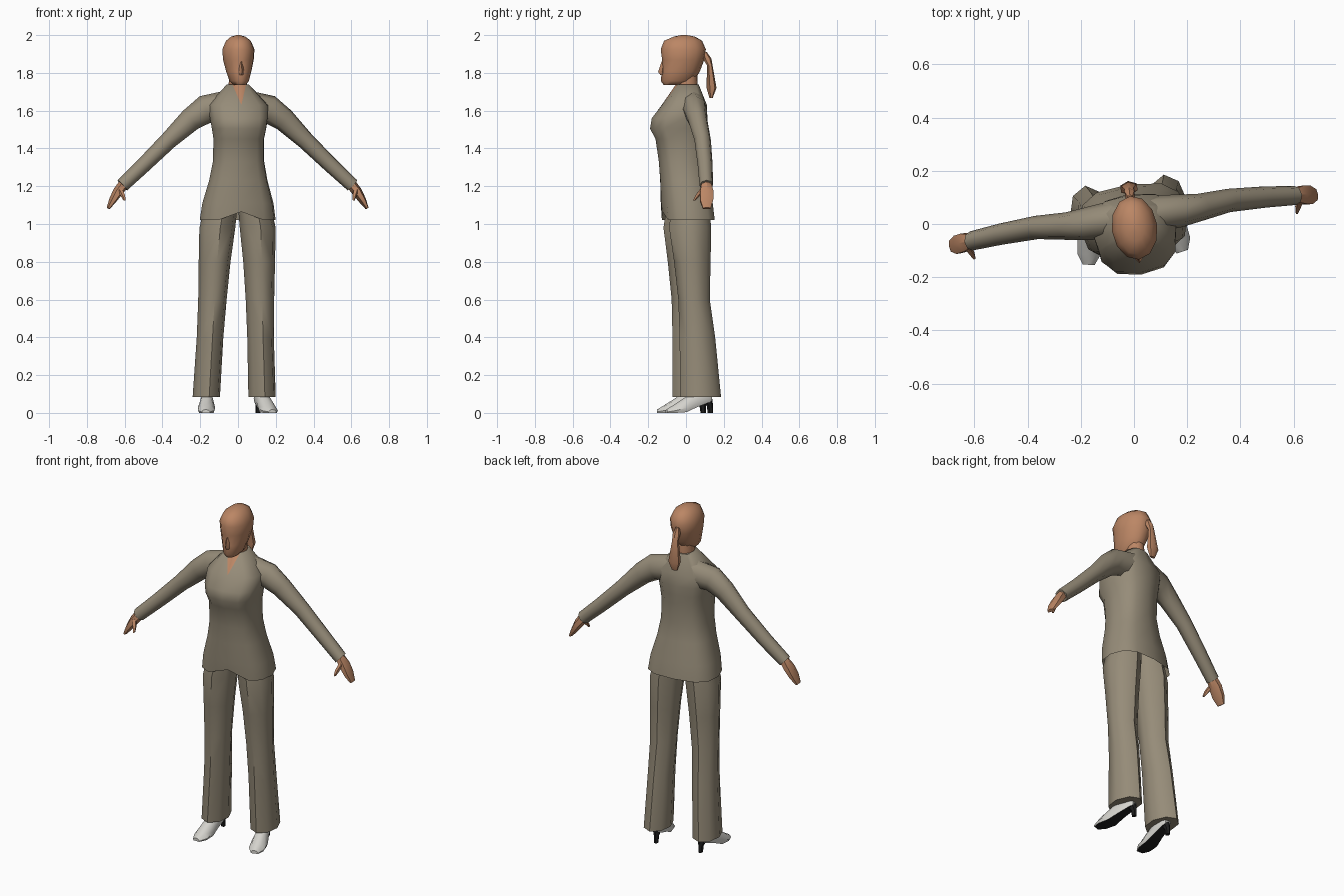
import bpy, bmesh, math
from mathutils import Matrix, Vector

if "Cube" in bpy.data.objects:
    bpy.data.objects.remove(bpy.data.objects["Cube"])

TURN = Matrix.Rotation(math.radians(8), 4, 'Z')   # whole figure is slightly turned


def material(name, col):
    m = bpy.data.materials.new(name)
    m.diffuse_color = (*col, 1)
    m.use_nodes = True
    m.node_tree.nodes["Principled BSDF"].inputs["Base Color"].default_value = m.diffuse_color
    return m


CLOTH = material("taupe_cloth", (0.305, 0.262, 0.19))
SKIN = material("skin", (0.50, 0.24, 0.13))
WHITE = material("shoe_white", (0.66, 0.65, 0.61))
BLACK = material("sole_black", (0.012, 0.012, 0.012))


def ring(z, w, yf, yb, cx=0, n=12, p=1.0):
    """Horizontal cross-section; point 0 is the front centre."""
    pts = []
    for k in range(n):
        a = 2 * math.pi * k / n
        s, c = math.sin(a), math.cos(a)
        x = math.copysign(abs(s) ** p, s) * w
        y = (yf + yb) / 2 - math.copysign(abs(c) ** p, c) * (yb - yf) / 2
        pts.append(Vector((cx + x, y, z)))
    return pts


def tube_rings(path, n=8):
    """Sections across a path of (x, y, z, thickness, depth)."""
    out = []
    for i, (x, y, z, r, d) in enumerate(path):
        a, b = path[max(i - 1, 0)], path[min(i + 1, len(path) - 1)]
        t = Vector((b[0] - a[0], 0, b[2] - a[2])).normalized()
        perp = Vector((-t.z, 0, t.x))
        ctr = Vector((x, y, z))
        out.append([ctr + perp * r * math.cos(2 * math.pi * k / n)
                    + Vector((0, d * math.sin(2 * math.pi * k / n), 0)) for k in range(n)])
    return out


def loft(name, rings, mats, rule=None, caps=(True, True), local=None, side=1, edit=None, angle=50):
    bm = bmesh.new()
    rows = [[bm.verts.new(p) for p in r] for r in rings]
    n = len(rows[0])
    for a, b in zip(rows, rows[1:]):
        for k in range(n):
            bm.faces.new((a[k], a[(k + 1) % n], b[(k + 1) % n], b[k]))
    if caps[0]:
        bm.faces.new(rows[0])
    if caps[1]:
        bm.faces.new(rows[-1])
    bmesh.ops.recalc_face_normals(bm, faces=bm.faces[:])
    if edit:
        edit(bm, rows)
    if rule:
        bm.normal_update()
        for f in bm.faces:
            f.material_index = rule(f)
    if local:
        bm.transform(local)
    if side < 0:
        bm.transform(Matrix.Diagonal((-1, 1, 1, 1)))
        bmesh.ops.reverse_faces(bm, faces=bm.faces[:])
    bm.transform(TURN)
    for f in bm.faces:
        f.smooth = True
    me = bpy.data.meshes.new(name)
    bm.to_mesh(me)
    bm.free()
    for m in mats:
        me.materials.append(m)
    me.set_sharp_from_angle(angle=math.radians(angle))
    ob = bpy.data.objects.new(name, me)
    bpy.context.collection.objects.link(ob)
    return ob


# Jacket body, with a slit at the hem and an open V neck
def jacket_details(bm, rows):
    rows[0][0].co.z += 0.045
    low, top = rows[-2], rows[-1]
    neck = {low[0], top[0], top[1], top[-1]}
    for v in (top[1], top[-1]):
        bmesh.ops.connect_verts(bm, verts=[low[0], v])
    for f in bm.faces:
        if len(f.verts) == 3 and set(f.verts) <= neck:
            f.material_index = 1


jacket = [(1.02, .203, -.125, .15), (1.11, .19, -.132, .14), (1.23, .156, -.137, .115),
          (1.33, .137, -.145, .103), (1.45, .135, -.163, .108), (1.505, .145, -.192, .113),
          (1.56, .155, -.183, .115), (1.63, .16, -.128, .11), (1.738, .06, -.055, .068)]
loft("jacket", [ring(*r, p=0.72) for r in jacket], [CLOTH, SKIN],
     caps=(False, True), edit=jacket_details)

# Neck and head
loft("neck", [ring(1.67, .05, -.05, .06), ring(1.735, .05, -.052, .062),
              ring(1.79, .045, -.055, .06)], [SKIN])
head = [(1.735, .03, -.118, -.01), (1.757, .052, -.135, .045), (1.81, .068, -.129, .075),
        (1.87, .082, -.128, .098), (1.925, .086, -.135, .106), (1.97, .066, -.117, .086),
        (1.992, .038, -.065, .048), (2.0, .008, -.025, .005)]
loft("head", [ring(*r) for r in head], [SKIN])
nose = [(1.79, .012, -.138, -.11), (1.805, .015, -.149, -.11), (1.86, .006, -.131, -.11)]
loft("nose", [ring(*r, n=4) for r in nose], [SKIN])

# Ponytail
tail = [(1.91, .01, .085, .112), (1.875, .021, .09, .136), (1.84, .019, .112, .142),
        (1.72, .036, .11, .163), (1.668, .018, .125, .143)]
loft("ponytail", [ring(*r, n=6) for r in tail], [SKIN])

# Limbs, mirrored
trouser = [(1.10, .088, .087, -.09, .11), (.98, .108, .096, -.105, .12),
           (.80, .119, .085, -.08, .115), (.60, .127, .076, -.058, .11),
           (.40, .135, .071, -.052, .138), (.085, .149, .073, -.05, .168)]
sleeve = [(.06, .03, 1.62, .085, .07), (.175, .025, 1.605, .076, .062),
          (.25, .027, 1.552, .062, .052), (.365, .038, 1.443, .047, .044),
          (.50, .032, 1.312, .041, .040), (.615, .022, 1.205, .037, .036)]
hand = [(.605, .022, 1.215, .028, .028), (.640, .02, 1.170, .027, .04),
        (.668, .016, 1.125, .02, .04), (.692, .014, 1.083, .009, .024)]
thumb = [(.632, .0, 1.185, .014, .016), (.618, -.026, 1.15, .012, .013),
         (.612, -.042, 1.125, .006, .007)]
# Shoe sections: y, half width, bottom, top
shoe = [(-.13, .022, .0, .018), (-.09, .044, .0, .042), (-.03, .046, .004, .08),
        (.03, .036, .03, .125), (.10, .029, .055, .12), (.118, .018, .065, .11)]
shoe_rings = [[Vector((x * w, y, z0 + (z1 - z0) * h)) for x, h in
               ((-.85, 0), (.85, 0), (1, .3), (.6, .85), (0, 1), (-.6, .85), (-1, .3))]
              for y, w, z0, z1 in shoe]

for side, tag in ((1, "left"), (-1, "right")):
    shift = -0.012 * side
    loft(tag + "_trouser_leg",
         [ring(z, w, yf, yb, cx=cx + shift * (1.1 - z), n=8) for z, cx, w, yf, yb in trouser],
         [CLOTH], side=side)
    loft(tag + "_sleeve", tube_rings(sleeve), [CLOTH], side=side, angle=60)
    loft(tag + "_hand", tube_rings(hand, 6), [SKIN], side=side)
    loft(tag + "_thumb", tube_rings(thumb, 5), [SKIN], side=side)
    place = Matrix.Translation((.155 + shift, .0, 0)) @ Matrix.Rotation(math.radians(10), 4, 'Z')
    loft(tag + "_shoe", shoe_rings, [WHITE, BLACK], side=side, local=place,
         rule=lambda f: 1 if f.normal.z < -0.7 else 0)
    loft(tag + "_heel", [ring(0, .012, .1, .13, n=6), ring(.035, .013, .095, .13, n=6),
                         ring(.075, .026, .06, .125, n=6)], [BLACK], side=side, local=place)
